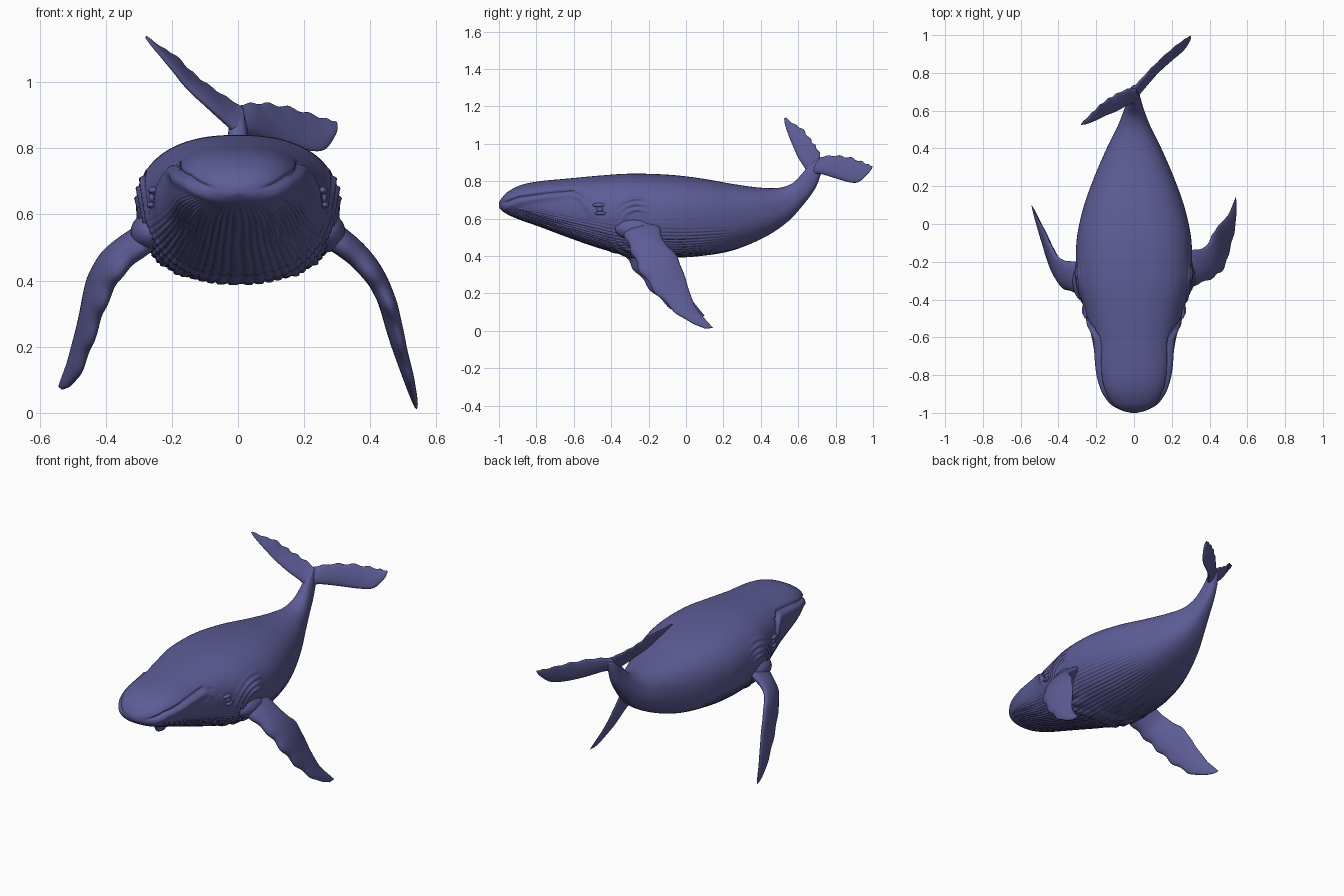
import bpy
import math
from mathutils import Vector

cube = bpy.data.objects.get("Cube")
if cube:
    bpy.data.objects.remove(cube, do_unlink=True)


def make_material(name, colour):
    mat = bpy.data.materials.new(name)
    mat.use_nodes = True
    mat.diffuse_color = colour
    mat.node_tree.nodes["Principled BSDF"].inputs["Base Color"].default_value = colour
    return mat


skin = make_material("slate blue skin", (0.11, 0.108, 0.31, 1))


def spline(rows, t):
    """Smooth interpolation through rows, with t running from zero to one."""
    last = len(rows) - 1
    i = min(int(t * last), last - 1)
    f = t * last - i
    a, b, c, d = (rows[min(max(i + k, 0), last)] for k in (-1, 0, 1, 2))
    return [q + f / 2 * (r - p + f * (2 * p - 5 * q + 4 * r - s + f * (3 * (q - r) + s - p)))
            for p, q, r, s in zip(a, b, c, d)]


def smoothstep(low, high, v):
    v = min(max((v - low) / (high - low), 0), 1)
    return v * v * (3 - 2 * v)


def loft(name, rings):
    """Skin a list of closed rings and cap both ends."""
    n, m = len(rings[0]), len(rings)
    faces = [(r * n + k, r * n + (k + 1) % n, (r + 1) * n + (k + 1) % n, (r + 1) * n + k)
             for r in range(m - 1) for k in range(n)]
    faces += [tuple(reversed(range(n))), tuple(range((m - 1) * n, m * n))]
    mesh = bpy.data.meshes.new(name)
    mesh.from_pydata([p for ring in rings for p in ring], [], faces)
    mesh.materials.append(skin)
    obj = bpy.data.objects.new(name, mesh)
    bpy.context.collection.objects.link(obj)
    bpy.ops.object.select_all(action="DESELECT")
    obj.select_set(True)
    bpy.context.view_layer.objects.active = obj
    bpy.ops.object.mode_set(mode="EDIT")
    bpy.ops.mesh.select_all(action="SELECT")
    bpy.ops.mesh.normals_make_consistent(inside=False)
    bpy.ops.object.mode_set(mode="OBJECT")
    bpy.ops.object.shade_smooth()
    return obj


# Body stations: back y, back z, belly y, belly z, half width
stations = [
    (-1, .685, -1, .66, .015), (-.985, .71, -.985, .645, .07),
    (-.95, .745, -.95, .62, .12), (-.88, .78, -.88, .59, .165),
    (-.78, .8, -.78, .555, .195), (-.62, .815, -.62, .495, .22),
    (-.46, .83, -.46, .44, .26), (-.3, .84, -.3, .4, .3),
    (-.1, .835, -.1, .39, .305), (.08, .815, .08, .4, .27),
    (.25, .785, .25, .43, .21), (.4, .765, .42, .5, .14),
    (.5, .765, .54, .58, .085), (.57, .79, .62, .665, .055),
    (.62, .84, .69, .76, .036), (.66, .89, .725, .85, .026),
    (.7, .925, .735, .9, .014)]

# Mouth line from the chin to the eye: y, z
mouth = [(-1, .672), (-.9, .715), (-.75, .74), (-.6, .757),
         (-.55, .73), (-.5, .67), (-.46, .64)]


def mouth_offset(y, z):
    """Signed distance above the mouth line."""
    for (y0, z0), (y1, z1) in zip(mouth, mouth[1:]):
        if y <= y1:
            slope = (z1 - z0) / (y1 - y0)
            return (z - z0 - slope * (y - y0)) / math.hypot(1, slope)
    return 1


def relief(p, angle):
    """Throat pleats, lip crease and the skin folds around the fin root."""
    below = smoothstep(.1, .45, -math.sin(angle))
    along = smoothstep(-.98, -.85, p.y) * (1 - smoothstep(0, .35, p.y))
    wobble = .35 * math.sin(p.y * 17 + p.x * 9)
    depth = -.006 * below * along * max(0, math.sin(angle * 68 + wobble)) ** 2
    if p.y < mouth[-1][0]:
        gap = mouth_offset(p.y, p.z)
        fade = smoothstep(-1, -.95, p.y) * (1 - smoothstep(-.54, -.47, p.y))
        depth -= .012 * fade * math.exp(-(gap / .007) ** 2)
        depth += .01 * fade * math.exp(-((gap + .025) / .018) ** 2)
    reach = math.hypot(p.y + .26, p.z - .55)
    fold = smoothstep(.06, .1, reach) * (1 - smoothstep(.14, .21, reach))
    front = 1 - smoothstep(-.27, -.18, p.y)
    depth += .006 * fold * front * (1 + math.sin(reach * 210))
    return depth


RINGS, SIDES = 200, 320
body_rings = []
for r in range(RINGS + 1):
    yt, zt, yb, zb, half = spline(stations, r / RINGS)
    centre = Vector((0, (yt + yb) / 2, (zt + zb) / 2))
    up = Vector((0, (yt - yb) / 2, (zt - zb) / 2))
    ring = []
    for k in range(SIDES):
        a = math.tau * (k + .5) / SIDES
        c, s = math.cos(a), math.sin(a)
        out = Vector((math.copysign(abs(c) ** .84, c) * half, 0, 0))
        out += up * math.copysign(abs(s) ** .84, s)
        p = centre + out
        ring.append(p + out.normalized() * relief(p, a))
    body_rings.append(ring)
loft("body", body_rings)


def blade(name, rows, thick_root, thick_tip, front_bumps, rear_bumps, steps=48, half=12):
    """Lens-shaped fin through rows of leading and trailing edge points."""
    rings = []
    for r in range(steps + 1):
        t = r / steps
        here = spline(rows, t)
        lead, trail = Vector(here[:3]), Vector(here[3:])
        before, after = spline(rows, max(t - .02, 0)), spline(rows, min(t + .02, 1))
        span = Vector(after[:3]) + Vector(after[3:]) - Vector(before[:3]) - Vector(before[3:])
        chord = trail - lead
        normal = chord.cross(span).normalized()
        wave = math.sin(t * 42) * math.sin(math.pi * t)
        lead -= chord.normalized() * wave * front_bumps
        trail += chord.normalized() * wave * rear_bumps
        thick = thick_root + (thick_tip - thick_root) * t
        thick *= math.sqrt(max(1 - t ** 8, .02))
        ring = []
        for k in range(2 * half):
            a = math.pi * k / half
            u = (1 - math.cos(a)) / 2
            ring.append(lead.lerp(trail, u) + normal * math.sin(a) * (1.25 - .5 * u) * thick / 2)
        rings.append(ring)
    return loft(name, rings)


# Pectoral fins, each in its own pose
blade("left_pectoral_fin", [
    (.2, -.34, .56, .2, -.16, .6), (.3, -.33, .51, .3, -.14, .55),
    (.4, -.29, .42, .38, -.12, .48), (.465, -.24, .31, .42, -.05, .4),
    (.5, -.14, .18, .455, 0, .27), (.53, -.02, .07, .5, .05, .13),
    (.54, .1, .012, .54, .145, .015)], .085, .022, .007, .002)
blade("right_pectoral_fin", [
    (-.2, -.38, .55, -.2, -.2, .6), (-.28, -.37, .5, -.31, -.2, .55),
    (-.36, -.34, .42, -.4, -.18, .49), (-.41, -.27, .32, -.45, -.1, .41),
    (-.45, -.17, .2, -.475, -.04, .3), (-.49, -.05, .1, -.51, .03, .17),
    (-.53, .07, .07, -.543, .1, .08)], .085, .022, .007, .002)

# Tail flukes, tilted and twisted to one side
blade("left_fluke", [
    (-.01, .65, .83, -.01, .715, .925), (.04, .71, .84, .03, .755, .935),
    (.12, .8, .815, .09, .82, .935), (.2, .87, .795, .16, .89, .922),
    (.26, .92, .795, .23, .95, .9), (.295, .97, .84, .28, .985, .885),
    (.3, .995, .872, .298, .997, .88)], .04, .012, 0, .005)
blade("right_fluke", [
    (.01, .65, .83, .01, .715, .925), (-.03, .635, .87, -.03, .715, .95),
    (-.09, .6, .925, -.09, .69, .99), (-.15, .575, .98, -.14, .66, 1.03),
    (-.2, .55, 1.04, -.19, .62, 1.08), (-.25, .53, 1.1, -.24, .57, 1.11),
    (-.28, .525, 1.135, -.277, .535, 1.14)], .04, .012, 0, .005)

# Eyes, lids and fleshy fin shoulders
for side, x in (("left", 1), ("right", -1)):
    for part, place, size in (
            ("eye", (.258, -.46, .65), (.012, .018, .016)),
            ("brow", (.255, -.465, .672), (.016, .035, .012)),
            ("lower_lid", (.262, -.455, .628), (.014, .032, .01)),
            ("fin_shoulder", (.265, -.27 - .03 * (x < 0), .545), (.06, .11, .06))):
        bpy.ops.mesh.primitive_uv_sphere_add(segments=32, ring_count=16, radius=1,
                                             location=(x * place[0], place[1], place[2]))
        ball = bpy.context.object
        ball.name = side + "_" + part
        ball.scale = size
        ball.data.materials.append(skin)
        bpy.ops.object.shade_smooth()
